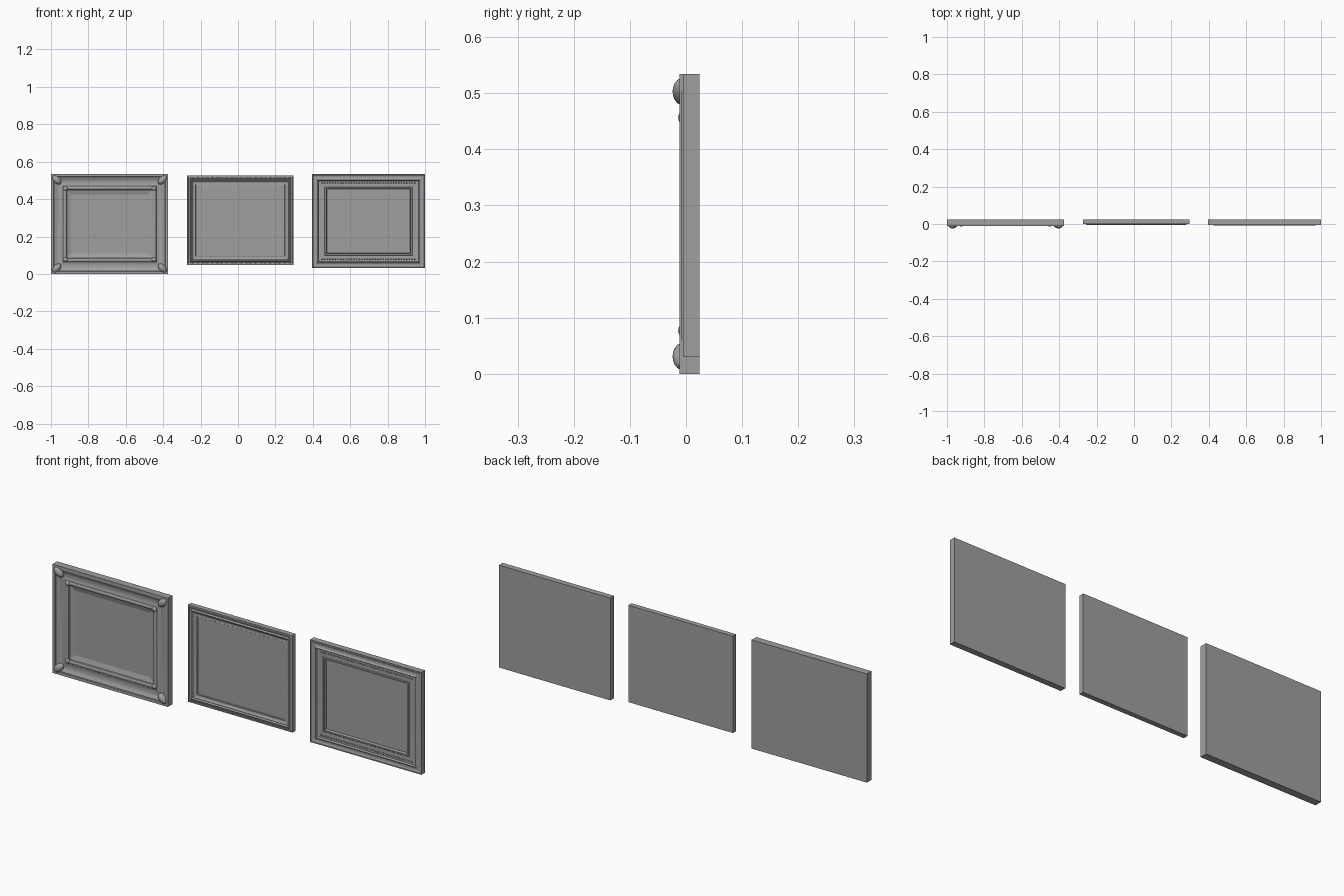
import bpy, bmesh, math
from mathutils import Matrix

if "Cube" in bpy.data.objects:
    bpy.data.objects.remove(bpy.data.objects["Cube"])

BACK = 0.024

grey = bpy.data.materials.new("frame_grey")
grey.diffuse_color = (0.35, 0.35, 0.35, 1)
grey.use_nodes = True
grey.node_tree.nodes["Principled BSDF"].inputs["Base Color"].default_value = grey.diffuse_color


def finish(bm, name, angle=35):
    bmesh.ops.recalc_face_normals(bm, faces=bm.faces)
    me = bpy.data.meshes.new(name)
    bm.to_mesh(me)
    bm.free()
    me.materials.append(grey)
    me.shade_smooth()
    me.set_sharp_from_angle(angle=math.radians(angle))
    ob = bpy.data.objects.new(name, me)
    bpy.context.collection.objects.link(ob)
    return ob


def arc(i0, y0, i1, y1, bulge, n=8):
    """Curved stretch of moulding; a negative bulge rises to the front."""
    return [(i0 + (i1 - i0) * t / n,
             y0 + (y1 - y0) * t / n + bulge * math.sin(math.pi * t / n))
            for t in range(n + 1)]


def moulded_frame(name, box, profile):
    """Mitred frame swept from (inset, y) points, closed by panel and back."""
    x0, x1, z0, z1 = box
    bm = bmesh.new()
    rings = []
    for i, y in [(0, BACK)] + profile:
        rings.append([bm.verts.new(p) for p in (
            (x0 + i, y, z0 + i), (x1 - i, y, z0 + i),
            (x1 - i, y, z1 - i), (x0 + i, y, z1 - i))])
    for a, b in zip(rings, rings[1:]):
        for k in range(4):
            m = (k + 1) % 4
            bm.faces.new((a[k], a[m], b[m], b[k]))
    bm.faces.new(rings[0])
    bm.faces.new(rings[-1])
    return finish(bm, name, 14)


def corner_bosses(name, box, inset, y, radii):
    """Ellipsoids on the four mitres, long axis along the mitre."""
    x0, x1, z0, z1 = box
    bm = bmesh.new()
    for sx in (-1, 1):
        for sz in (-1, 1):
            x = x0 + inset if sx < 0 else x1 - inset
            z = z0 + inset if sz < 0 else z1 - inset
            mat = (Matrix.Translation((x, y, z))
                   @ Matrix.Rotation(-sx * sz * math.pi / 4, 4, 'Y')
                   @ Matrix.Diagonal((*radii, 1)))
            bmesh.ops.create_uvsphere(bm, u_segments=20, v_segments=12,
                                      radius=1, matrix=mat)
    return finish(bm, name)


def bead_rows(name, box, inset, margin, y, r, count):
    """Rows of small beads along the top and bottom rails."""
    x0, x1, z0, z1 = box
    bm = bmesh.new()
    for z in (z0 + inset, z1 - inset):
        for k in range(count):
            x = x0 + margin + (x1 - x0 - 2 * margin) * k / (count - 1)
            bmesh.ops.create_uvsphere(bm, u_segments=10, v_segments=6, radius=r,
                                      matrix=Matrix.Translation((x, y, z)))
    return finish(bm, name, 60)


# Left frame: wide cove between two rims, bosses in the corners
left = (-1.0, -0.373, 0.0, 0.534)
moulded_frame("left_frame", left,
              [(0, -0.012), (0.014, -0.012), (0.016, -0.008)]
              + arc(0.018, -0.008, 0.064, -0.003, 0.006, 10)
              + [(0.066, -0.006)]
              + arc(0.067, -0.006, 0.083, -0.005, -0.003)
              + [(0.085, 0.001), (0.108, 0.008)])
corner_bosses("left_large_bosses", left, 0.031, -0.006, (0.029, 0.018, 0.018))
corner_bosses("left_small_bosses", left, 0.077, -0.005, (0.012, 0.009, 0.012))

# Middle frame: slim stepped rim with beads
middle = (-0.272, 0.297, 0.049, 0.525)
moulded_frame("middle_frame", middle,
              [(0, -0.001), (0.006, -0.001), (0.007, 0.002), (0.016, 0.002)]
              + arc(0.017, -0.002, 0.025, -0.002, -0.003, 6)
              + [(0.026, 0.001)]
              + arc(0.028, 0.001, 0.046, 0.005, 0.003)
              + [(0.048, 0.008)])
bead_rows("middle_beads", middle, 0.0115, 0.018, 0.001, 0.0035, 56)

# Right frame: broad flat rail, raised inner moulding and beads
right = (0.395, 1.0, 0.031, 0.534)
moulded_frame("right_frame", right,
              [(0, -0.005), (0.006, -0.005)]
              + arc(0.008, -0.003, 0.026, -0.003, 0.002)
              + arc(0.028, -0.005, 0.034, -0.005, -0.003, 6)
              + [(0.036, -0.001), (0.068, 0.0),
                 (0.071, -0.003), (0.077, -0.003), (0.080, 0.009)])
bead_rows("right_beads", right, 0.047, 0.055, 0.0, 0.004, 36)
